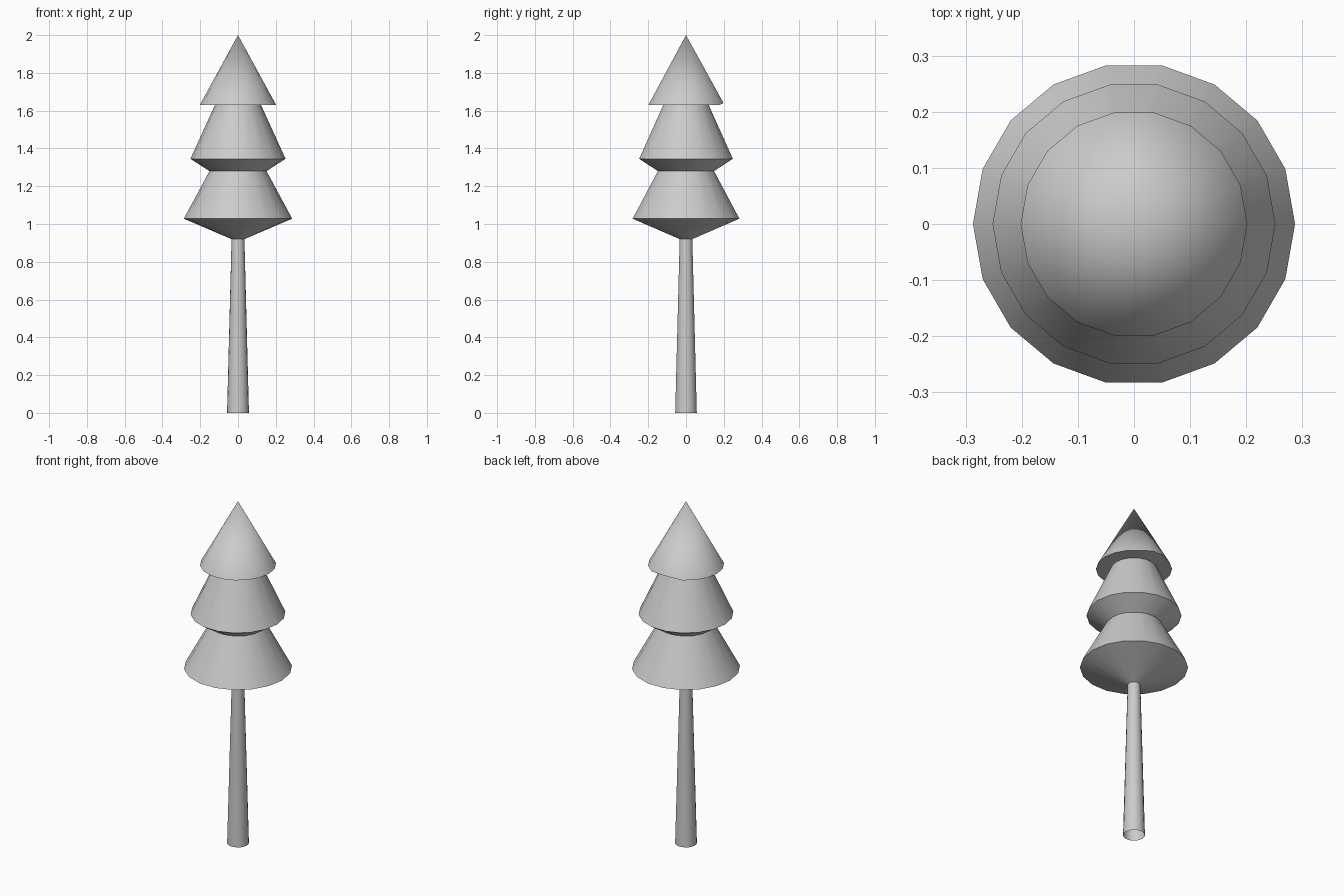
import bpy, bmesh
from math import cos, sin, tau, radians

if "Cube" in bpy.data.objects:
    bpy.data.objects.remove(bpy.data.objects["Cube"])

SIDES = 18


def lathe(name, profile, lifted=None):
    """Revolve (radius, z) points around z; radius 0 closes to a point.
    lifted = (ring index, side indices, dz) raises a few rim vertices."""
    bm = bmesh.new()
    rings = []
    for k, (r, z) in enumerate(profile):
        if r == 0:
            rings.append([bm.verts.new((0, 0, z))] * SIDES)
            continue
        ring = []
        for i in range(SIDES):
            a = tau * i / SIDES
            dz = lifted[2] if lifted and k == lifted[0] and i in lifted[1] else 0
            ring.append(bm.verts.new((r * cos(a), r * sin(a), z + dz)))
        rings.append(ring)
    for low, high in zip(rings, rings[1:]):
        for i in range(SIDES):
            j = (i + 1) % SIDES
            bm.faces.new(list(dict.fromkeys((low[i], low[j], high[j], high[i]))))
    bmesh.ops.recalc_face_normals(bm, faces=bm.faces[:])
    mesh = bpy.data.meshes.new(name)
    bm.to_mesh(mesh)
    bm.free()
    obj = bpy.data.objects.new(name, mesh)
    bpy.context.collection.objects.link(obj)
    bpy.ops.object.select_all(action='DESELECT')
    obj.select_set(True)
    bpy.context.view_layer.objects.active = obj
    bpy.ops.object.shade_smooth_by_angle(angle=radians(30))
    return obj


# Tapered trunk, open at both ends
lathe("trunk", [(0.058, 0), (0.034, 0.92)])

# Three-tiered foliage, with the top tier's rim slightly raised at the back
lathe("foliage", [
    (0.034, 0.92), (0.287, 1.028),   # bottom tier underside
    (0.151, 1.28), (0.252, 1.345),   # middle tier underside
    (0.122, 1.63), (0.202, 1.63),    # top tier underside
    (0, 2.0)], lifted=(5, (4, 5), 0.01))
